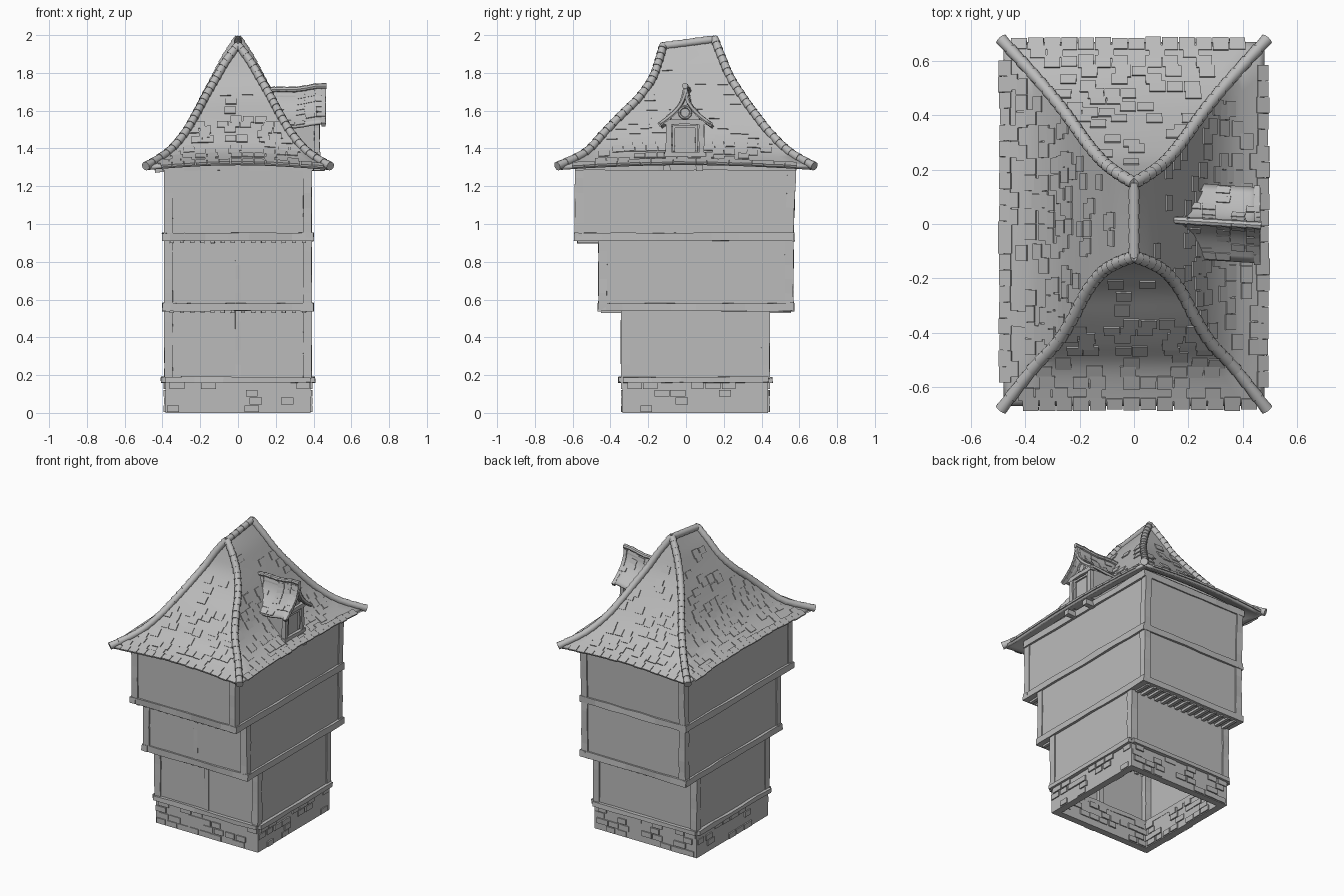
import bpy, bmesh, math, random
from mathutils import Vector, Matrix

random.seed(7)
if "Cube" in bpy.data.objects:
    bpy.data.objects.remove(bpy.data.objects["Cube"])

grey = bpy.data.materials.new("plain grey")
grey.use_nodes = True
grey.diffuse_color = (0.5, 0.5, 0.5, 1)
grey.node_tree.nodes["Principled BSDF"].inputs["Base Color"].default_value = (0.5, 0.5, 0.5, 1)


def finish(name, bm, smooth=False):
    mesh = bpy.data.meshes.new(name)
    bmesh.ops.recalc_face_normals(bm, faces=bm.faces)
    bm.to_mesh(mesh)
    bm.free()
    mesh.materials.append(grey)
    obj = bpy.data.objects.new(name, mesh)
    bpy.context.collection.objects.link(obj)
    if smooth:
        bpy.ops.object.select_all(action='DESELECT')
        obj.select_set(True)
        bpy.context.view_layer.objects.active = obj
        bpy.ops.object.shade_smooth_by_angle(angle=math.radians(40))
    return obj


def box(bm, lo, hi):
    lo, hi = Vector(lo), Vector(hi)
    m = Matrix.Translation((lo + hi) / 2) @ Matrix.Diagonal((*(hi - lo), 1))
    return bmesh.ops.create_cube(bm, size=1, matrix=m)["verts"]


def tile(bm, pos, along, up, size):
    # thin box lying on a surface: size = width, height, thickness
    x = along.normalized()
    z = x.cross(up).normalized()
    rot = Matrix((x, z.cross(x), z)).transposed().to_4x4()
    bmesh.ops.create_cube(bm, size=1, matrix=Matrix.Translation(pos) @ rot @ Matrix.Diagonal((*size, 1)))


def beam(bm, a, b, w, d=None, wobble=0.003, parts=5):
    # hewn timber: square section swept along a line with slight unevenness
    a, b = Vector(a), Vector(b)
    axis = (b - a).normalized()
    side = axis.cross(Vector((0, 0, 1)))
    side = side.normalized() if side.length > 0.01 else Vector((1, 0, 0))
    up = side.cross(axis)
    rings = []
    for i in range(parts + 1):
        c = a.lerp(b, i / parts)
        ring = []
        for s, t in ((-1, -1), (1, -1), (1, 1), (-1, 1)):
            p = c + side * s * w / 2 + up * t * (d or w) / 2
            ring.append(bm.verts.new(p + Vector([random.uniform(-wobble, wobble) for _ in "xyz"])))
        rings.append(ring)
    for r, q in zip(rings, rings[1:]):
        for k in range(4):
            bm.faces.new((r[k], r[k - 1], q[k - 1], q[k]))
    bm.faces.new(rings[0])
    bm.faces.new(rings[-1])


def tube(bm, pts, r0, r1, sides=10):
    # overlapping tapered ridge tiles along a path
    for a, b in zip(pts, pts[1:]):
        d = b - a
        m = Matrix.Translation((a + b) / 2) @ d.to_track_quat('Z', 'Y').to_matrix().to_4x4()
        bmesh.ops.create_cone(bm, cap_ends=True, segments=sides, radius1=r0, radius2=r1,
                              depth=d.length * 1.12, matrix=m)


def sheet(bm, f, nu, nv):
    g = [[bm.verts.new(f(i / nu, j / nv)) for i in range(nu + 1)] for j in range(nv + 1)]
    for j in range(nv):
        for i in range(nu):
            bm.faces.new((g[j][i], g[j][i + 1], g[j + 1][i + 1], g[j + 1][i]))


# Stone foot: open ring of walls with raised stones inside and out
X, F, B = 0.385, -0.335, 0.435
bm = bmesh.new()
T = 0.045
for s in (-1, 1):
    box(bm, (s * X, F, 0), (s * (X - T), B, 0.17))
box(bm, (-X + T, F, 0), (X - T, F + T, 0.17))
box(bm, (-X + T, B - T, 0), (X - T, B, 0.17))
for inset in (0, T):
    x, f, b = X - inset, F + inset, B - inset
    corners = [Vector(p) for p in ((-x, f, 0), (x, f, 0), (x, b, 0), (-x, b, 0))]
    for k in range(4):
        a, c = corners[k], corners[(k + 1) % 4]
        along = c - a
        for row in range(4):
            n = 9
            for i in range(n):
                if random.random() < 0.5:
                    u = (i + 0.5 + 0.25 * (row % 2)) / (n + 0.25)
                    pos = a + along * u + Vector((0, 0, 0.022 + row * 0.041))
                    tile(bm, pos, along, Vector((0, 0, 1)),
                         (along.length / n * random.uniform(0.7, 1), 0.035, random.uniform(0.01, 0.02)))
        beam(bm, a + Vector((0, 0, 0.175)), c + Vector((0, 0, 0.175)), 0.045 if inset == 0 else 0.01, 0.03)
finish("stone_foot", bm)

# Storeys: plain walls, framed by timbers
bm = bmesh.new()
box(bm, (-X, F, 0.17), (X, B, 0.56))
bmesh.ops.delete(bm, geom=[f for f in bm.faces if f.normal.z < -0.5 or f.calc_center_median().z < 0.18],
                 context='FACES')
finish("ground_storey_walls", bm)
bm = bmesh.new()
box(bm, (-0.385, -0.455, 0.545), (0.385, 0.56, 0.94))
finish("middle_storey_walls", bm)
bm = bmesh.new()
for v in box(bm, (-0.385, -0.58, 0.915), (0.385, 0.56, 1.335)):
    if v.co.z > 1 and v.co.y > 0:
        v.co.y += 0.015
finish("top_storey_walls", bm)

bm = bmesh.new()
for f, b, z0, z1, has_mid in ((-0.335, 0.435, 0.18, 0.56, True), (-0.455, 0.56, 0.56, 0.93, True),
                              (-0.58, 0.56, 0.93, 1.32, False)):
    lean = 0 if has_mid else 0.015
    for s in (-1, 1):
        for y, dy in ((f + 0.014, 0), (b - 0.014, lean)):
            beam(bm, (s * 0.368, y, z0), (s * 0.368, y + dy, z1), 0.046, wobble=0.002)
    if has_mid:
        beam(bm, (0, f + 0.01, z0), (0, f + 0.01, z1), 0.03, wobble=0.002)
for f, b, z in ((-0.455, 0.56, 0.56), (-0.58, 0.56, 0.932), (-0.575, 0.57, 1.305)):
    w = 0.042
    for s in (-1, 1):
        beam(bm, (s * 0.38, f - 0.012, z), (s * 0.38, b + 0.012, z), w, parts=8)
    for y in (f + 0.01, b - 0.008):
        beam(bm, (-0.4, y, z), (0.4, y, z), w, parts=7)
finish("timber_frame", bm)

# Joists under the overhangs
bm = bmesh.new()
for y0, y1, z in ((0.42, 0.555, 0.54), (-0.45, -0.32, 0.54), (-0.575, -0.44, 0.91)):
    for i in range(14):
        x = -0.35 + i * 0.7 / 13
        beam(bm, (x, y0, z), (x, y1, z), 0.022, wobble=0.001, parts=1)
for y in (-0.1, 0.07):
    beam(bm, (0.3, y, 1.3), (0.46, y, 1.3), 0.034, parts=2)
for y in (-0.45, 0.45):
    beam(bm, (-0.3, y, 1.3), (-0.44, y, 1.29), 0.034, parts=2)
finish("joists", bm)

# Main roof: hip lines as half width, front, back, height
LEVELS = [(0.48, -0.67, 0.67, 1.305), (0.37, -0.53, 0.55, 1.375), (0.285, -0.44, 0.45, 1.47),
          (0.225, -0.345, 0.37, 1.57), (0.175, -0.25, 0.3, 1.665), (0.12, -0.18, 0.235, 1.765),
          (0.065, -0.145, 0.19, 1.865), (0.0, -0.12, 0.15, 1.96)]


def level(t):
    # smooth interpolation through the levels
    k = min(int(t * 7), 6)
    h = t * 7 - k
    p = [Vector(LEVELS[max(0, min(7, k + d))]) for d in (-1, 0, 1, 2)]
    m0, m1 = (p[2] - p[0]) / 2, (p[3] - p[1]) / 2
    return (p[1] * (2 * h**3 - 3 * h**2 + 1) + m0 * (h**3 - 2 * h**2 + h)
            + p[2] * (3 * h**2 - 2 * h**3) + m1 * (h**3 - h**2))


def hip(k, t):
    w, f, b, z = level(t)
    tilt = 0.018 * t**4
    return Vector((w if k in (1, 2) else -w, f if k < 2 else b, z + (tilt if k > 1 else -tilt)))


def slope(k):
    def f(u, t):
        p = hip(k, t).lerp(hip((k + 1) % 4, t), u)
        p.z += 0.025 * math.sin(math.pi * u) * (1 - t)**3
        return p
    return f


bm = bmesh.new()
for k in range(4):
    sheet(bm, slope(k), 12, 28)
bmesh.ops.remove_doubles(bm, verts=bm.verts, dist=0.0005)
bmesh.ops.dissolve_degenerate(bm, edges=bm.edges, dist=0.0001)
roof = finish("main_roof", bm, smooth=True)
mod = roof.modifiers.new("thickness", 'SOLIDIFY')
mod.thickness = 0.02

# Scattered raised shingles, with a full row along the eaves
bm = bmesh.new()
for k in range(4):
    f = slope(k)
    for row in range(22):
        t = 0.015 + row * 0.038
        along = f(1, t) - f(0, t)
        n = max(3, int(along.length / 0.06))
        for i in range(n):
            u = (i + 0.5 + 0.3 * (row % 2)) / (n + 0.3)
            chance = 1 if row == 0 else 0.45 if row < 11 else 0.15
            if random.random() < chance and 0.05 < u < 0.95:
                up = f(u, t + 0.02) - f(u, t - 0.01)
                tile(bm, f(u, t), f(min(u + 0.02, 1), t) - f(u - 0.02, t), up,
                     (0.058, 0.05 * random.uniform(0.8, 1.1), 0.012))
finish("roof_shingles", bm)

# Rounded ridge tiles on the hips and the ridge
bm = bmesh.new()
for k in range(4):
    pts = [hip(k, i / 22) + Vector((0, 0, 0.006)) for i in range(23)]
    pts[0] += (pts[0] - pts[1]) * 0.25
    tube(bm, pts, 0.024, 0.02)
tube(bm, [hip(0, 1).lerp(hip(2, 1), i / 5) for i in range(6)], 0.022, 0.019)
finish("ridge_tiles", bm, smooth=True)

# Dormer: body, framed window and round vent in the gable
bm = bmesh.new()
box(bm, (0.2, -0.09, 1.34), (0.415, 0.08, 1.55))
gable = [bm.verts.new((0.415, y, z)) for y, z in ((-0.09, 1.54), (0.08, 1.54), (0.025, 1.63), (-0.005, 1.7), (-0.035, 1.63))]
bm.faces.new(gable)
finish("dormer_walls", bm)
bm = bmesh.new()
for y in (-0.092, 0.082):
    beam(bm, (0.418, y, 1.345), (0.418, y, 1.55), 0.028, wobble=0.002)
for z, h in ((1.365, 0.03), (1.54, 0.024)):
    beam(bm, (0.42, -0.115, z), (0.42, 0.105, z), 0.03, h, wobble=0.002)
for y in (-0.066, 0.056):
    beam(bm, (0.418, y, 1.385), (0.418, y, 1.525), 0.014, wobble=0.001)
beam(bm, (0.418, -0.07, 1.515), (0.418, 0.06, 1.515), 0.014, wobble=0.001)
finish("dormer_frame", bm)
bm = bmesh.new()
ring = [Vector((0.418, -0.005 + 0.03 * math.cos(a), 1.59 + 0.03 * math.sin(a)))
        for a in [i * math.tau / 14 for i in range(15)]]
tube(bm, ring, 0.007, 0.007, 6)
finish("dormer_vent", bm, smooth=True)


# Dormer roof: two flared slopes running back into the main roof
def dormer_slope(s):
    def f(u, v):
        x = 0.14 + 0.325 * u
        return Vector((x, 0.015 - 0.02 * u + s * (0.14 * v - 0.03 * math.sin(math.pi * v)),
                       1.7 + 0.025 * u - 0.19 * v**0.85 + 0.005 * math.sin(9 * u)))
    return f


bm = bmesh.new()
trim = bmesh.new()
for s in (-1, 1):
    f = dormer_slope(s)
    sheet(bm, f, 8, 10)
    for row in range(6):
        for i in range(6):
            if random.random() < 0.5:
                u, v = (i + 0.5) / 6, 0.12 + row * 0.16
                tile(trim, f(u, v), f(u + 0.05, v) - f(u, v), f(u, v - 0.04) - f(u, v), (0.05, 0.03, 0.01))
    for i in range(6):
        drop = Vector((-0.012, 0, -0.012))
        beam(trim, f(1, i / 6) + drop, f(1, (i + 1) / 6) + drop, 0.022, wobble=0.001, parts=1)
bmesh.ops.remove_doubles(bm, verts=bm.verts, dist=0.0005)
dormer = finish("dormer_roof", bm, smooth=True)
mod = dormer.modifiers.new("thickness", 'SOLIDIFY')
mod.thickness = 0.014
finish("dormer_shingles", trim)
bm = bmesh.new()
tube(bm, [dormer_slope(1)(i / 6, 0) + Vector((0, 0, 0.004)) for i in range(7)], 0.013, 0.016, 8)
finish("dormer_ridge", bm, smooth=True)
